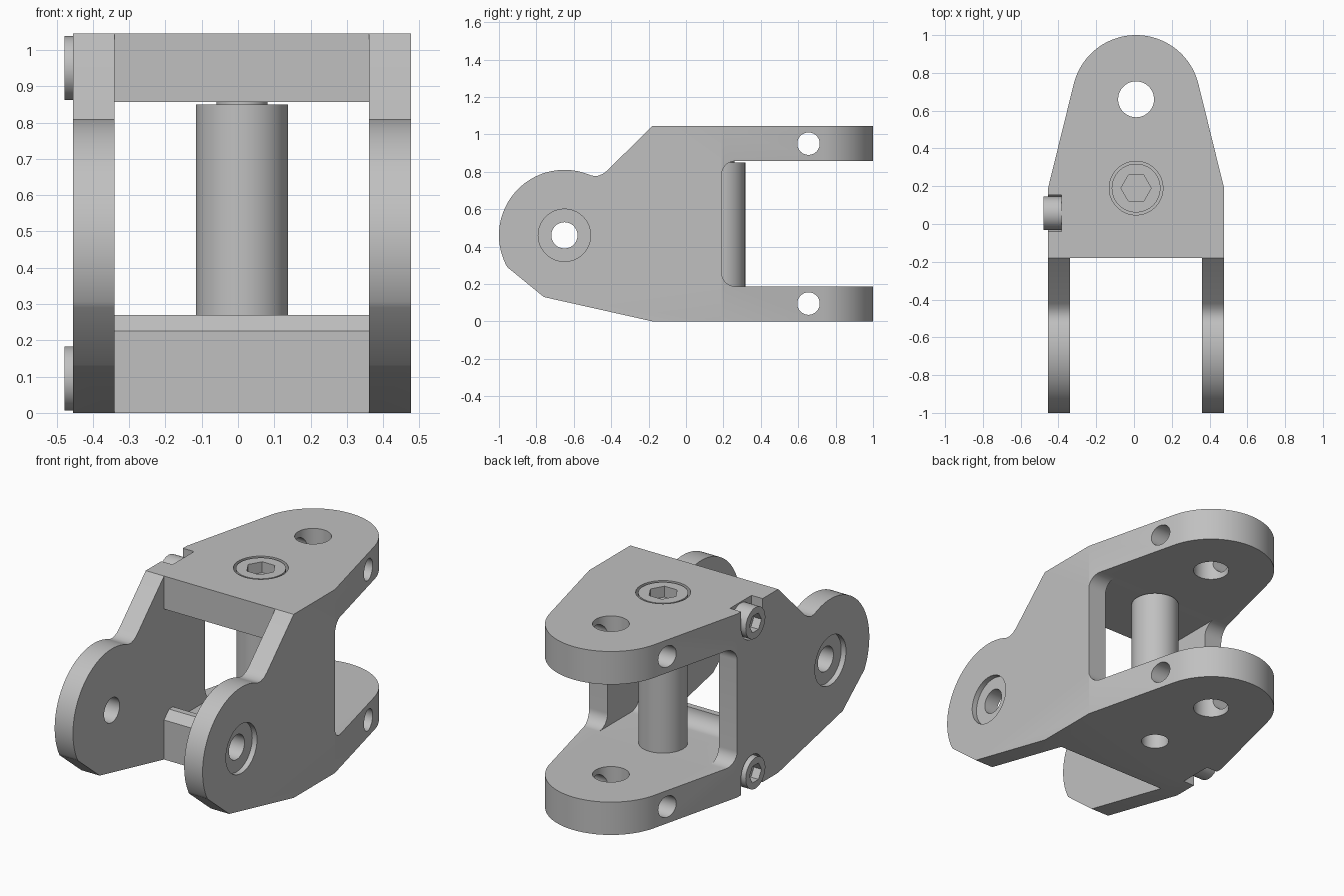
import bpy, bmesh
from math import cos, sin, pi, radians, atan2, acos, hypot
from mathutils import Vector

cube = bpy.data.objects.get("Cube")
if cube:
    bpy.data.objects.remove(cube, do_unlink=True)

steel = bpy.data.materials.new("grey steel")
steel.use_nodes = True
steel.diffuse_color = (0.53, 0.53, 0.53, 1)
steel.node_tree.nodes["Principled BSDF"].inputs["Base Color"].default_value = (0.53, 0.53, 0.53, 1)

CX = 0.011                       # middle plane of the bracket
HALF = 0.466                     # half width
TOP, FLOOR, CEIL = 1.045, 0.187, 0.857
BACK = 0.19                      # back edge of the side plates
EYE = (-0.65, 0.46)
ARM_Z = (0.095, 0.95)            # centre heights of the two arms


def arc(c, r, a0, a1, n=12):
    """Points on an arc, angles in degrees."""
    angles = [radians(a0 + (a1 - a0) * i / n) for i in range(n + 1)]
    return [(c[0] + r * cos(a), c[1] + r * sin(a)) for a in angles]


def prism(name, pts, axis, lo, hi):
    """Extrude a flat outline along x (y,z points) or z (x,y points)."""
    bm = bmesh.new()
    place = (lambda p, d: (d, *p)) if axis == "x" else (lambda p, d: (*p, d))
    face = bm.faces.new([bm.verts.new(place(p, lo)) for p in pts])
    ext = bmesh.ops.extrude_face_region(bm, geom=[face])
    shift = Vector(place((0, 0), hi - lo))
    bmesh.ops.translate(bm, vec=shift, verts=[v for v in ext["geom"] if isinstance(v, bmesh.types.BMVert)])
    bmesh.ops.recalc_face_normals(bm, faces=bm.faces)
    mesh = bpy.data.meshes.new(name)
    bm.to_mesh(mesh)
    bm.free()
    mesh.materials.append(steel)
    ob = bpy.data.objects.new(name, mesh)
    bpy.context.collection.objects.link(ob)
    return ob


def rod(name, c, r, axis, lo, hi, sides=64):
    return prism(name, arc(c, r, 0, 360, sides)[:-1], axis, lo, hi)


def combine(ob, other, operation="DIFFERENCE"):
    """Apply a boolean and discard the helper."""
    other.hide_render = True
    mod = ob.modifiers.new("cut", "BOOLEAN")
    mod.operation, mod.object, mod.solver = operation, other, "EXACT"
    deps = bpy.context.evaluated_depsgraph_get()
    mesh = bpy.data.meshes.new_from_object(ob.evaluated_get(deps))
    ob.modifiers.clear()
    ob.data = mesh
    bpy.data.objects.remove(other, do_unlink=True)


def smooth(ob):
    bpy.ops.object.select_all(action="DESELECT")
    ob.select_set(True)
    bpy.context.view_layer.objects.active = ob
    bpy.ops.object.shade_smooth_by_angle(angle=radians(25))


# Side silhouette: eye, sloped neck, two arms with a filleted window
R = 0.075
side = [(-0.18, TOP), (-0.42, 0.807), (-0.445, 0.788), (-0.475, 0.777), (-0.505, 0.779)]
side += arc(EYE, 0.35, 69, 209, 48)
side += [(-0.76, 0.13), (-0.18, 0), (1.1, 0), (1.1, FLOOR)]
side += arc((BACK + R, FLOOR + R), R, 270, 180)
side += arc((BACK + R, CEIL - R), R, 180, 90)
side += [(1.1, CEIL), (1.1, TOP)]
bracket = prism("clevis_bracket", side, "x", CX - HALF, CX + HALF)

# Plan silhouette: tapered arms with round tips
tip, tip_r = (CX, 0.66), 0.34
dy = BACK - tip[1]
a = (atan2(dy, HALF) + acos(tip_r / hypot(HALF, dy))) * 180 / pi
plan = [(CX - HALF, BACK), (CX - HALF, -1.1), (CX + HALF, -1.1), (CX + HALF, BACK)]
plan += arc(tip, tip_r, a, 180 - a, 48)
combine(bracket, prism("plan_outline", plan, "z", -0.2, 1.3), "INTERSECT")

# Space between the side plates, leaving a lip on the floor's front edge
gap = [(-1.2, -0.2), (-0.18, -0.2), (-0.18, 0.225), (-0.135, 0.27), (-0.1, 0.27)]
gap += arc((-0.02, 0.267), 0.08, 180, 270)
gap += [(0.3, FLOOR), (0.3, CEIL), (-0.18, CEIL), (-0.18, 1.3), (-1.2, 1.3)]
combine(bracket, prism("gap", gap, "x", -0.34, 0.361))

# Eye holes with shallow outer counterbores
combine(bracket, rod("eye_hole", EYE, 0.07, "x", -0.7, 0.7))
for s in (-1, 1):
    ends = sorted((CX + s * (HALF - 0.03), CX + s * 0.7))
    combine(bracket, rod("eye_recess", EYE, 0.14, "x", *ends))

# Pin holes through both arms, lengthways and crosswise
combine(bracket, rod("tip_hole", tip, 0.095, "z", -0.2, 1.3))
for z in ARM_Z:
    combine(bracket, rod("cross_hole", (0.655, z), 0.06, "x", -0.7, 0.7))

# Seat for the top screw and hole under the spacer
POST = (CX, BACK)
combine(bracket, rod("top_seat", POST, 0.142, "z", 0.93, 1.3))
combine(bracket, rod("lower_hole", POST, 0.073, "z", -0.2, 0.3))

# Open-ended seats for the side screws
SY, SEAT = 0.057, 0.097
for z, up in zip(ARM_Z, (-1, 1)):
    if up > 0:
        slot = arc((SY, z), SEAT, 180, 360, 32) + [(SY + SEAT, 1.3), (SY - SEAT, 1.3)]
    else:
        slot = arc((SY, z), SEAT, 0, 180, 32) + [(SY - SEAT, -0.3), (SY + SEAT, -0.3)]
    combine(bracket, prism("screw_seat", slot, "x", -0.7, -0.385))
smooth(bracket)

# Spacer post with a blind hole below and a thin neck above
post = rod("spacer_post", POST, 0.127, "z", FLOOR, 0.85)
combine(post, rod("post_hole", POST, 0.073, "z", 0, 0.45))
smooth(post)
smooth(rod("post_neck", POST, 0.07, "z", 0.85, CEIL))

# Socket screws
top_screw = rod("top_screw", POST, 0.129, "z", 0.93, 1.042)
combine(top_screw, rod("socket", POST, 0.08, "z", 0.98, 1.2, 6))
smooth(top_screw)
for z, label in zip(ARM_Z, ("lower", "upper")):
    screw = rod(label + "_side_screw", (SY, z), 0.088, "x", -0.478, -0.385)
    combine(screw, rod("socket", (SY, z), 0.054, "x", -0.6, -0.43, 6))
    smooth(screw)
